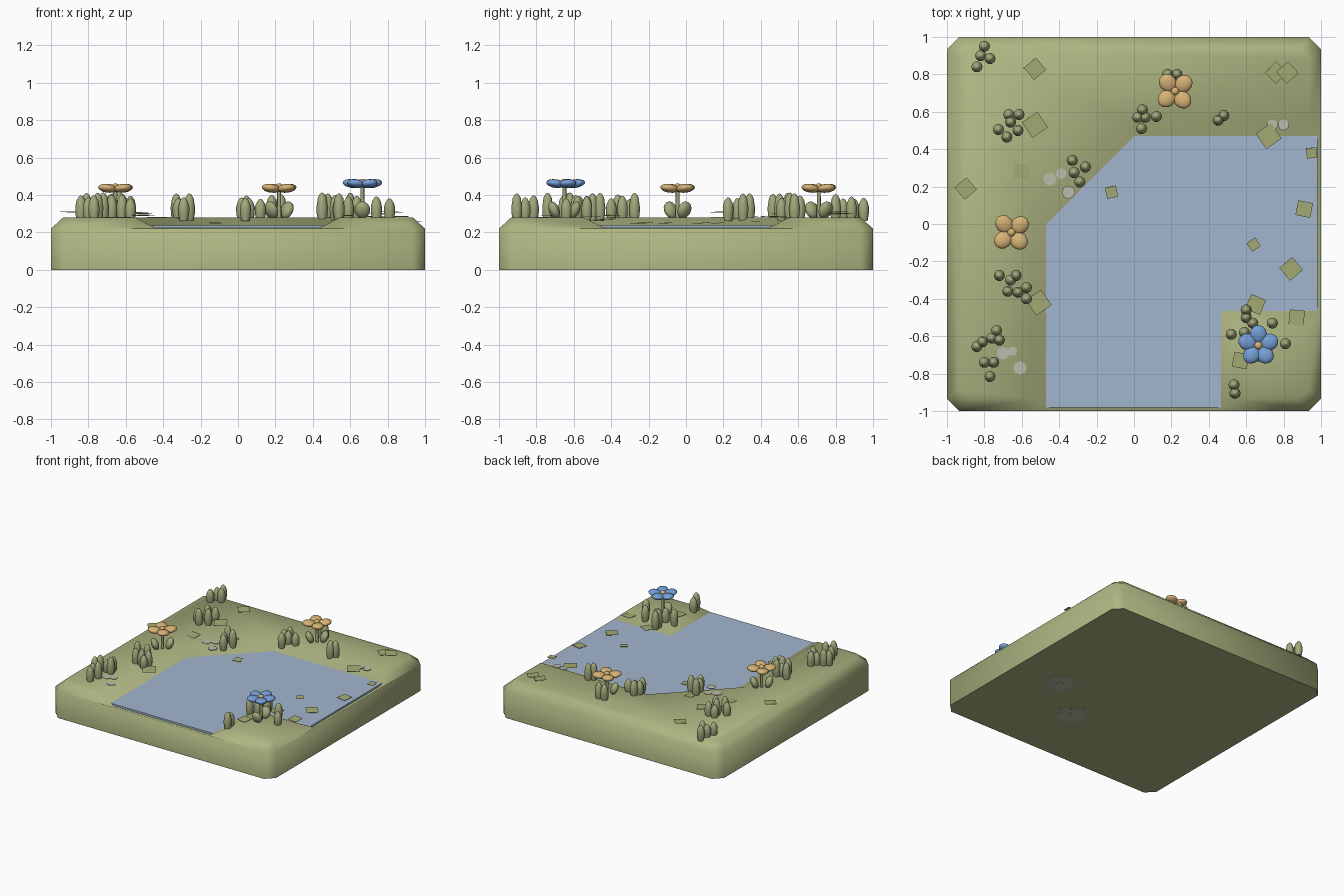
import bpy, bmesh, math, random
from mathutils import Matrix, Vector

if "Cube" in bpy.data.objects:
    bpy.data.objects.remove(bpy.data.objects["Cube"])
random.seed(4)


def material(name, rgb):
    m = bpy.data.materials.new(name)
    m.diffuse_color = (*rgb, 1)
    m.use_nodes = True
    m.node_tree.nodes["Principled BSDF"].inputs["Base Color"].default_value = m.diffuse_color
    return m


GREEN = material("meadow_green", (0.42, 0.46, 0.22))
BLADE = material("grass_green", (0.36, 0.39, 0.20))
LEAF = material("fallen_leaf_olive", (0.38, 0.41, 0.18))
WATER = material("water_blue", (0.36, 0.47, 0.62))
BLUE = material("petal_blue", (0.18, 0.35, 0.68))
ORANGE = material("petal_orange", (0.68, 0.45, 0.18))
PALE = material("pale_petal", (0.50, 0.50, 0.42))


def finish(name, bm, mat, smooth=None):
    bmesh.ops.recalc_face_normals(bm, faces=bm.faces)
    me = bpy.data.meshes.new(name)
    bm.to_mesh(me)
    bm.free()
    me.materials.append(mat)
    ob = bpy.data.objects.new(name, me)
    bpy.context.collection.objects.link(ob)
    if smooth:
        bpy.ops.object.select_all(action='DESELECT')
        ob.select_set(True)
        bpy.context.view_layer.objects.active = ob
        bpy.ops.object.shade_smooth_by_angle(angle=math.radians(smooth))
    return ob


def loft(bm, rings):
    """Closed solid through rings of (points, z)."""
    loops = [[bm.verts.new((x, y, z)) for x, y in pts] for pts, z in rings]
    for a, b in zip(loops, loops[1:]):
        for i in range(len(a)):
            j = (i + 1) % len(a)
            bm.faces.new((a[i], a[j], b[j], b[i]))
    bm.faces.new(loops[0][::-1])
    bm.faces.new(loops[-1])


def ball(bm, loc, scale, rot=None, seg=12):
    m = Matrix.Translation(loc) @ (rot or Matrix()) @ Matrix.Diagonal((*scale, 1))
    bmesh.ops.create_uvsphere(bm, u_segments=seg, v_segments=8, radius=1, matrix=m)


def octagon(r, c):
    k = r - c
    return [(-k, -r), (k, -r), (r, -k), (r, k), (k, r), (-k, r), (-r, k), (-r, -k)]


def river(d, e):
    """River-bend outline, widened by d, running out to the tile edge e."""
    return [(-.47 - d, -e), (.465 + d, -e), (.465 + d, -.465 - d), (e, -.465 - d),
            (e, .47 + d), (-.414 * d, .47 + d), (-.47 - d, .414 * d)]


def bank(z):
    return (z - .238) / .042 * .08


# Ground tile with softened top rim and a sloped river bed cut into it
bm = bmesh.new()
loft(bm, [(octagon(1, .065), 0), (octagon(1, .065), .22), (octagon(.935, .05), .28)])
ground = finish("ground_tile", bm, GREEN)
bm = bmesh.new()
loft(bm, [(river(bank(.222), 1.1), .222), (river(bank(.32), 1.1), .32)])
cutter = finish("river_cutter", bm, GREEN)
cutter.hide_render = True
mod = ground.modifiers.new("river_bed", 'BOOLEAN')
mod.operation, mod.object, mod.solver = 'DIFFERENCE', cutter, 'EXACT'
bpy.context.view_layer.objects.active = ground
bpy.ops.object.modifier_apply(modifier=mod.name)
bpy.data.objects.remove(cutter)
ground.select_set(True)
bpy.ops.object.shade_smooth_by_angle(angle=math.radians(50))

# Water sheet
bm = bmesh.new()
loft(bm, [(river(0, .98), .223), (river(0, .98), .238)])
finish("water", bm, WATER)

# Grass blades: tapered ovals in tufts
BLADES = [(-.8, .95), (-.82, .9), (-.77, .885), (-.84, .84),
          (-.67, .585), (-.615, .585), (-.66, .545), (-.62, .5), (-.68, .465), (-.725, .505),
          (.045, .61), (.02, .57), (.06, .57), (.12, .575), (.04, .51), (.45, .555), (.48, .58),
          (-.33, .34), (-.26, .305), (-.32, .275), (-.29, .225), (.18, .8), (.23, .8),
          (-.72, -.275), (-.63, -.275), (-.66, -.3), (-.675, -.36), (-.62, -.365),
          (-.575, -.34), (-.575, -.4), (-.735, -.57), (-.76, -.61), (-.72, -.62), (-.81, -.63),
          (-.84, -.655), (-.8, -.74), (-.75, -.74), (-.77, -.815),
          (.6, -.46), (.6, -.5), (.635, -.53), (.74, -.53), (.52, -.59), (.59, -.58),
          (.81, -.64), (.535, -.86), (.54, -.905)]
bm = bmesh.new()
for x, y in BLADES:
    top = random.uniform(.375, .415)
    prof = [(.022, .262), (.029, .30), (.03, .335), (.023, top - .025), (.012, top - .006), (.003, top)]
    loft(bm, [([(x + r * math.cos(i * math.pi / 5), y + r * math.sin(i * math.pi / 5))
                for i in range(10)], z) for r, z in prof])
finish("grass_blades", bm, BLADE, 60)


# Flowers: stem, two broad leaves, ring of plump petals, round centre
def flower(name, x, y, z, petals, mat, turn, centre):
    bm = bmesh.new()
    bmesh.ops.create_cone(bm, cap_ends=True, segments=8, radius1=.012, radius2=.01, depth=z - .26,
                          matrix=Matrix.Translation((x, y, (z + .26) / 2)))
    for a in (turn, turn + math.pi):
        rot = Matrix.Rotation(a, 4, 'Z') @ Matrix.Rotation(.4, 4, 'Y')
        ball(bm, (x + .055 * math.cos(a), y + .055 * math.sin(a), .32), (.028, .042, .048), rot)
    finish(name + "_stem_and_leaves", bm, BLADE, 60)
    bm = bmesh.new()
    for i in range(petals):
        a = turn + i * math.tau / petals
        rot = Matrix.Rotation(a, 4, 'Z') @ Matrix.Rotation(-.15, 4, 'Y')
        ball(bm, (x + .058 * math.cos(a), y + .058 * math.sin(a), z + .006), (.053, .046, .023), rot)
    finish(name + "_petals", bm, mat, 60)
    bm = bmesh.new()
    ball(bm, (x, y, z + .012), (.022, .022, .02))
    finish(name + "_centre", bm, centre, 60)


flower("blue_flower", .665, -.65, .455, 5, BLUE, math.pi / 2, ORANGE)
flower("left_orange_flower", -.655, -.045, .43, 4, ORANGE, .72, ORANGE)
flower("back_orange_flower", .22, .71, .43, 4, ORANGE, .72, ORANGE)

# Fallen square leaves: x, y, side, turn, height
LEAVES = [(-.53, .83, .085, .7, .30), (-.53, .53, .10, .6, .305), (.76, .81, .085, .8, .30),
          (.82, .81, .085, .7, .31), (.72, .47, .10, .6, .285), (.95, .38, .055, .1, .26),
          (.91, .08, .08, -.2, .25), (.64, -.11, .055, .6, .25), (.84, -.24, .09, .7, .25),
          (.65, -.43, .085, -.4, .27), (.87, -.5, .08, -.1, .285), (.57, -.73, .08, -.2, .29),
          (-.12, .17, .06, .2, .25), (-.31, .39, .06, 0, .285), (-.9, .19, .085, .7, .31),
          (-.51, -.42, .10, .6, .29), (-.6, .28, .08, -.1, .282)]
bm = bmesh.new()
for x, y, s, t, z in LEAVES:
    m = (Matrix.Translation((x, y, z)) @ Matrix.Rotation(t, 4, 'Z')
         @ Matrix.Rotation(.05, 4, 'X') @ Matrix.Diagonal((s, s, .002, 1)))
    bmesh.ops.create_cube(bm, size=1, matrix=m)
finish("fallen_leaves", bm, LEAF)


# Flat pale petals scattered on the grass, and pale flowers on the underside
def disc(bm, x, y, z, r, h=.004):
    bmesh.ops.create_cone(bm, cap_ends=True, segments=8, radius1=r, radius2=r, depth=h,
                          matrix=Matrix.Translation((x, y, z)))


bm = bmesh.new()
for x, y, r in [(-.45, .24, .036), (-.39, .27, .03), (-.35, .17, .036), (-.7, -.69, .035),
                (-.65, -.68, .025), (-.61, -.77, .036), (.74, .53, .03), (.8, .53, .03)]:
    disc(bm, x, y, .281, r)
finish("pale_petals", bm, PALE)
bm = bmesh.new()
core = bmesh.new()
for x, y in [(.58, -.16), (.22, -.46)]:
    for i in range(5):
        a = i * math.tau / 5 + .3
        disc(bm, x + .075 * math.cos(a), y + .075 * math.sin(a), .001, .05)
    disc(bm, x, y, .001, .05)
    disc(core, x, y, .001, .025, .006)
finish("underside_flower_petals", bm, PALE)
finish("underside_flower_centres", core, ORANGE)
